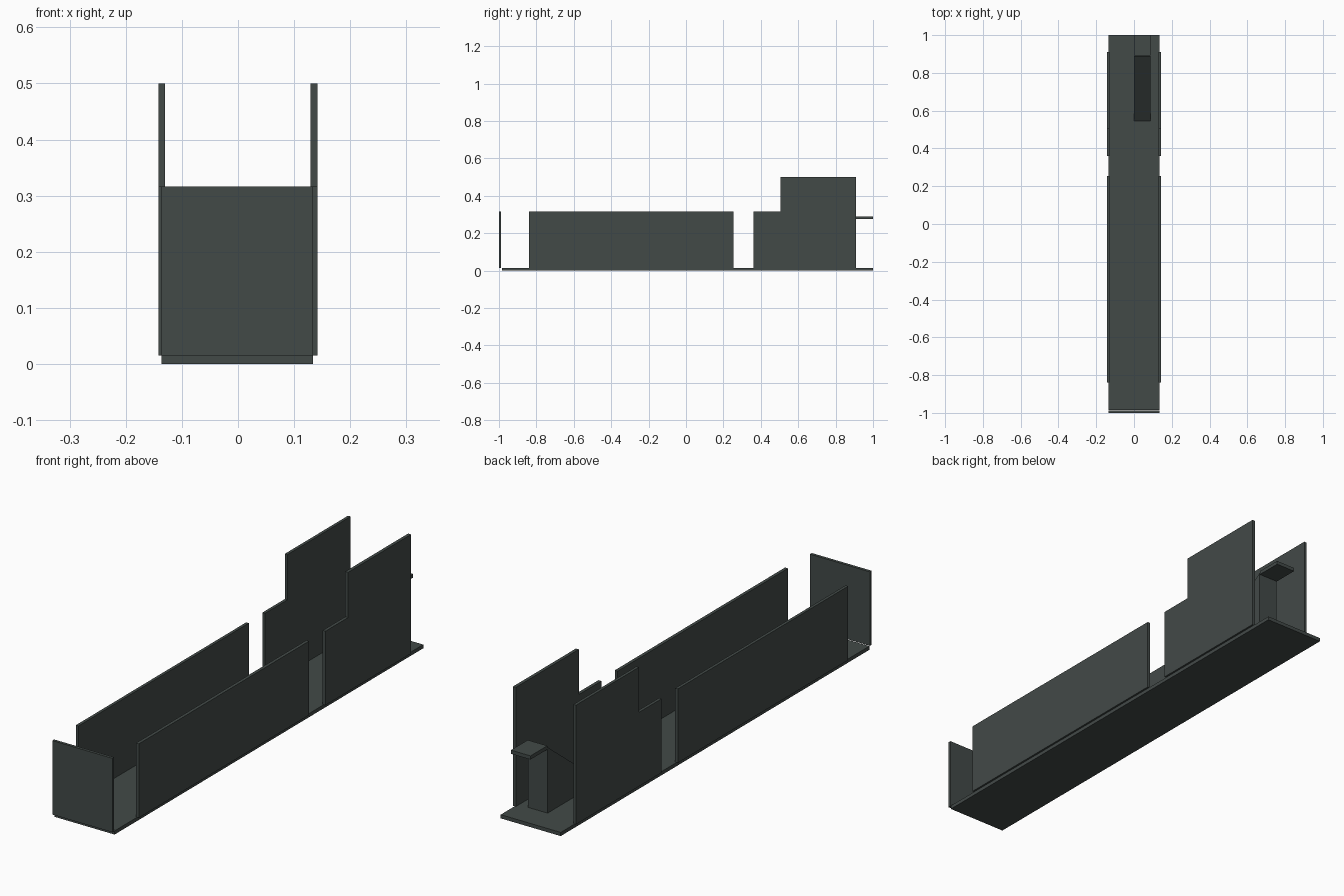
import bpy, bmesh

if "Cube" in bpy.data.objects:
    bpy.data.objects.remove(bpy.data.objects["Cube"])

mat = bpy.data.materials.new("dark_grey_green")
mat.diffuse_color = (0.055, 0.068, 0.064, 1)
mat.use_nodes = True
mat.node_tree.nodes["Principled BSDF"].inputs["Base Color"].default_value = mat.diffuse_color


def extrude_yz(name, profile, x0, x1):
    """Solid made from a (y, z) profile swept from x0 to x1."""
    bm = bmesh.new()
    face = bm.faces.new([bm.verts.new((x0, y, z)) for y, z in profile])
    ext = bmesh.ops.extrude_face_region(bm, geom=[face])
    verts = [g for g in ext["geom"] if isinstance(g, bmesh.types.BMVert)]
    bmesh.ops.translate(bm, verts=verts, vec=(x1 - x0, 0, 0))
    bmesh.ops.recalc_face_normals(bm, faces=bm.faces)
    mesh = bpy.data.meshes.new(name)
    bm.to_mesh(mesh)
    bm.free()
    mesh.materials.append(mat)
    obj = bpy.data.objects.new(name, mesh)
    bpy.context.collection.objects.link(obj)
    return obj


def rect(y0, y1, z0, z1):
    return [(y0, z0), (y1, z0), (y1, z1), (y0, z1)]


FLOOR, WALL = 0.015, 0.316

# Floor slab and front end wall
extrude_yz("floor", rect(-0.985, 1.0, 0, FLOOR), -0.136, 0.134)
extrude_yz("front_wall", rect(-1.0, -0.988, FLOOR, WALL), -0.136, 0.134)

# Side walls: long panel, then stepped rear panel behind the doorway
stepped = [(0.36, FLOOR), (0.91, FLOOR), (0.91, 0.5),
           (0.505, 0.5), (0.505, WALL), (0.36, WALL)]
for side, x0, x1 in (("left", -0.142, -0.13), ("right", 0.129, 0.142)):
    extrude_yz(f"{side}_long_wall", rect(-0.84, 0.255, FLOOR, WALL), x0, x1)
    extrude_yz(f"{side}_stepped_wall", stepped, x0, x1)

# Ramp rising to the rear, with a landing plate at its top
extrude_yz("ramp", [(0.545, FLOOR), (0.89, FLOOR), (0.89, 0.283)], 0.0, 0.088)
extrude_yz("landing_plate", rect(0.892, 1.0, 0.275, 0.29), 0.0, 0.088)
